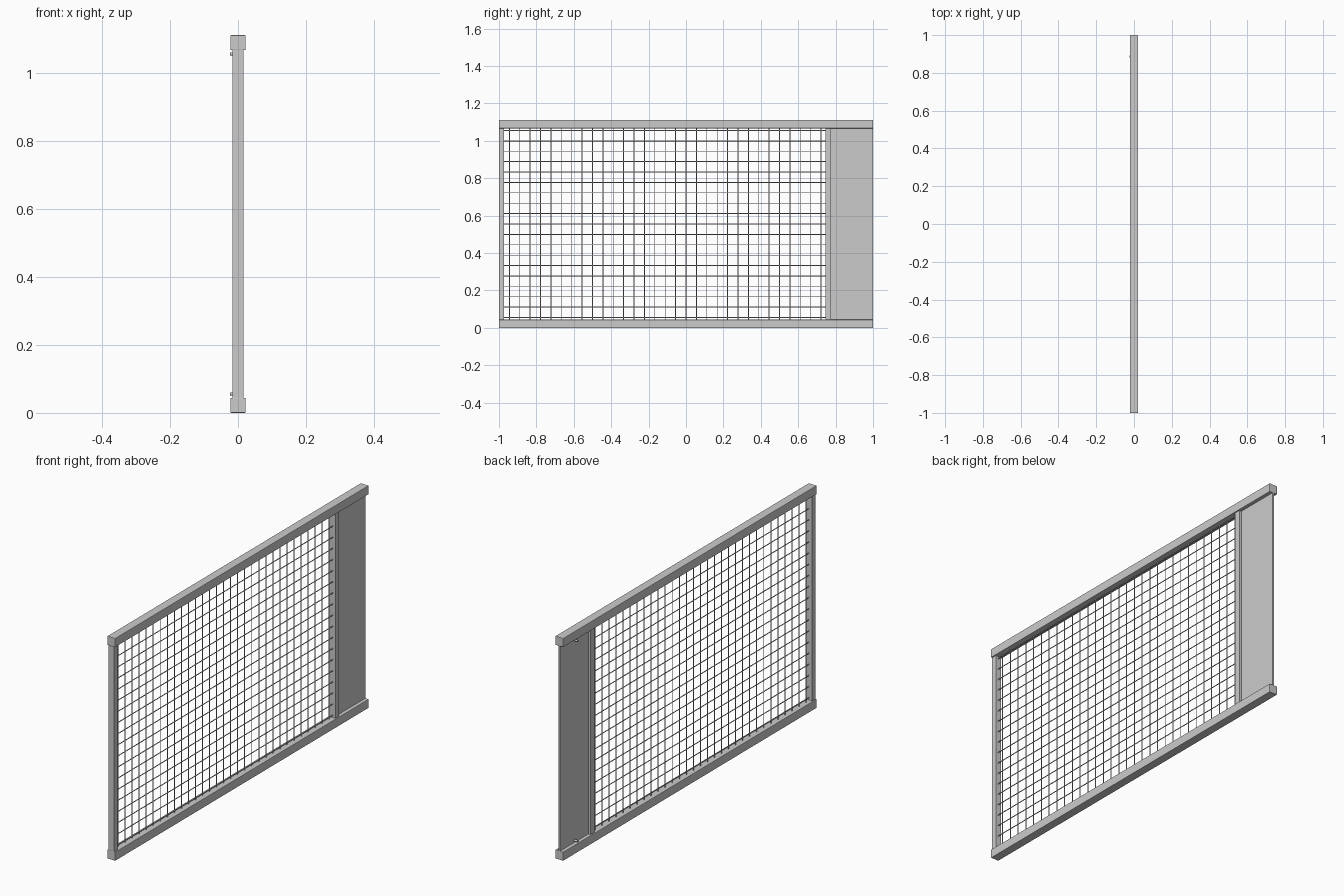
import bpy
from math import pi

if "Cube" in bpy.data.objects:
    bpy.data.objects.remove(bpy.data.objects["Cube"])


def box(name, x, y, z, bevel=0.0):
    """Box from (min, max) ranges on each axis."""
    bpy.ops.mesh.primitive_cube_add(size=1, location=[(a + b) / 2 for a, b in (x, y, z)])
    ob = bpy.context.object
    ob.name = name
    ob.scale = [b - a for a, b in (x, y, z)]
    bpy.ops.object.transform_apply(location=False, rotation=False, scale=True)
    if bevel:
        mod = ob.modifiers.new("soft_edge", "BEVEL")
        mod.width = bevel
        mod.segments = 2
    return ob


def rod(name, radius, length, loc, rot, sides=8):
    bpy.ops.mesh.primitive_cylinder_add(vertices=sides, radius=radius, depth=length,
                                        location=loc, rotation=rot)
    ob = bpy.context.object
    ob.name = name
    bpy.ops.object.shade_smooth_by_angle()
    return ob


RAIL, POST = 0.022, 0.016      # half widths
HEIGHT, RAIL_H = 1.111, 0.044
LOW, HIGH = RAIL_H, HEIGHT - RAIL_H
LEFT, RIGHT = -0.972, 0.745    # opening between the posts
PITCH = 1 / 18                 # mesh spacing
WIRE = 0.0022

# Top and bottom rails
box("bottom_rail", (-RAIL, RAIL), (-1, 1), (0, LOW), 0.002)
box("top_rail", (-RAIL, RAIL), (-1, 1), (HIGH, HEIGHT), 0.002)

# Posts
box("end_post", (-POST, POST), (-1, LEFT), (LOW, HIGH))
box("middle_post", (-POST, POST), (RIGHT, 0.775), (LOW, HIGH))

# Solid side panel, thin and centred in the rails
box("side_panel", (-0.004, 0.004), (0.775, 1), (LOW, HIGH))

# Screws at the top and bottom of the panel
for label, z in (("lower", PITCH), ("upper", HEIGHT - PITCH)):
    rod(f"{label}_panel_screw", 0.005, 0.02, (-0.014, 0.887, z), (0, pi / 2, 0), 12)

# Wire mesh: uprights behind, crosswires in front
for k in range(-17, 14):
    rod(f"vertical_wire_{k + 18}", WIRE, HIGH - LOW + 0.01,
        (-WIRE * 0.8, k * PITCH, HEIGHT / 2), (0, 0, 0))
for k in range(1, 20):
    rod(f"horizontal_wire_{k}", WIRE, RIGHT - LEFT + 0.01,
        (WIRE * 0.8, (LEFT + RIGHT) / 2, k * PITCH), (pi / 2, 0, 0))
